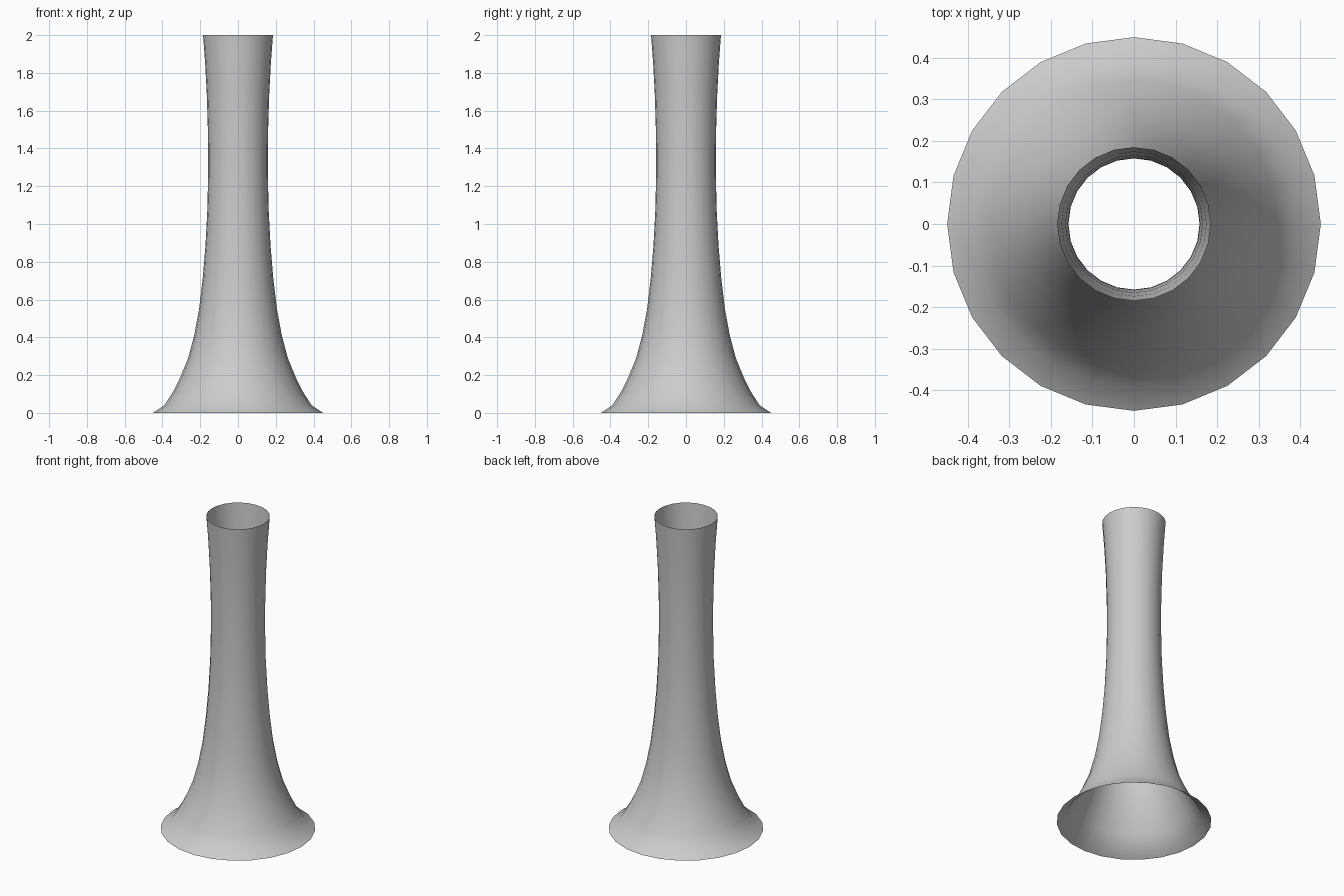
import bpy, bmesh
from math import sin, cos, tau

cube = bpy.data.objects.get("Cube")
if cube:
    bpy.data.objects.remove(cube)

# Plain grey material
grey = bpy.data.materials.new("light_grey")
grey.use_nodes = True
colour = (0.6, 0.6, 0.6, 1)
grey.diffuse_color = colour
grey.node_tree.nodes["Principled BSDF"].inputs["Base Color"].default_value = colour

# Flared tube outline: radius, height
PROFILE = [(0.45, 0), (0.39, 0.04), (0.345, 0.11), (0.305, 0.19), (0.264, 0.29),
           (0.232, 0.41), (0.206, 0.55), (0.187, 0.71), (0.172, 0.89), (0.162, 1.08),
           (0.158, 1.28), (0.159, 1.48), (0.165, 1.68), (0.174, 1.85), (0.185, 2)]
SIDES = 24

# Open, single-walled surface turned around the vertical axis
bm = bmesh.new()
rings = [[bm.verts.new((r * cos(tau * i / SIDES), r * sin(tau * i / SIDES), z))
          for i in range(SIDES)] for r, z in PROFILE]
for low, high in zip(rings, rings[1:]):
    for i in range(SIDES):
        j = (i + 1) % SIDES
        bm.faces.new((low[i], low[j], high[j], high[i])).smooth = True

mesh = bpy.data.meshes.new("flared_tube")
bm.to_mesh(mesh)
bm.free()
mesh.materials.append(grey)
tube = bpy.data.objects.new("flared_tube", mesh)
bpy.context.collection.objects.link(tube)
